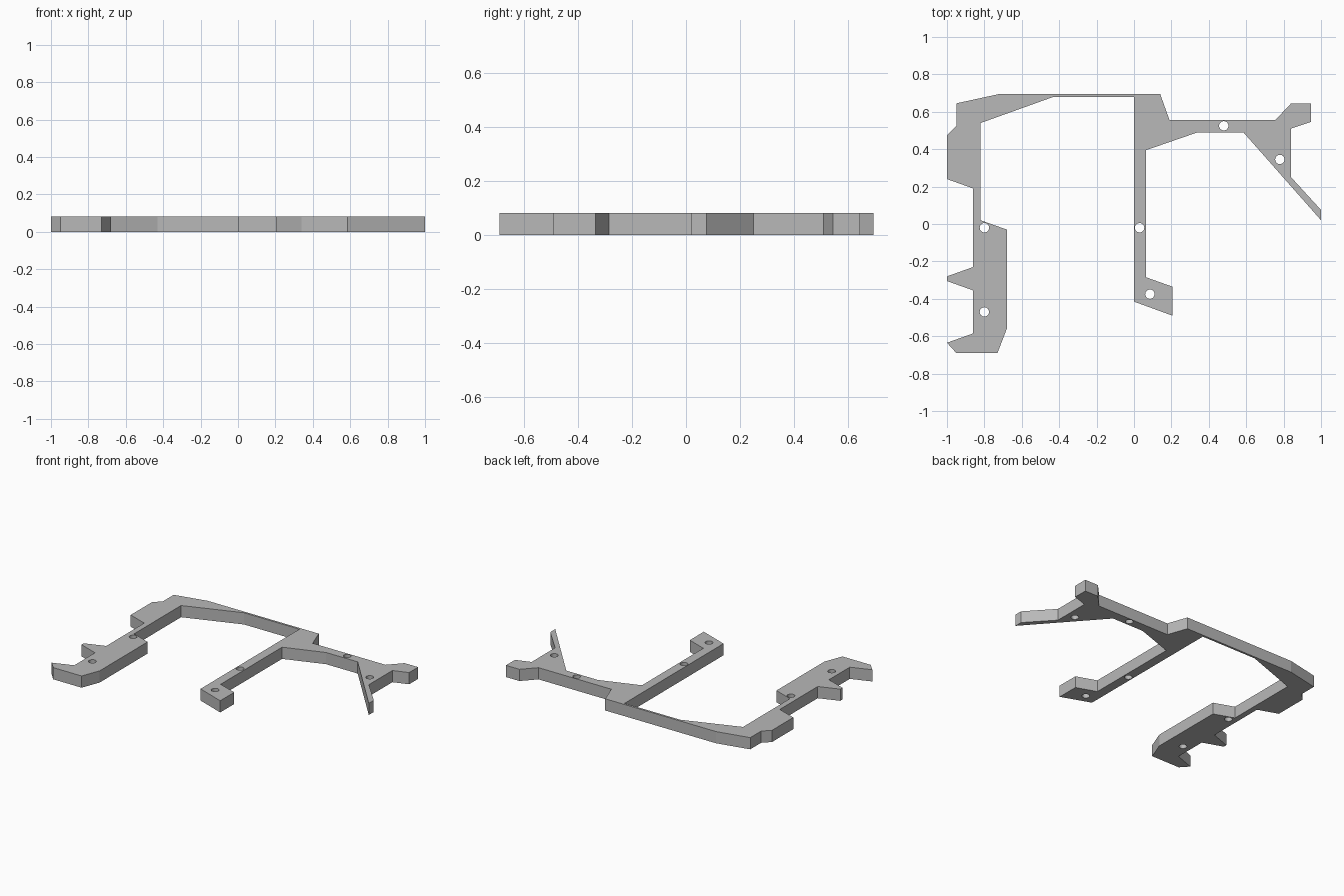
import bpy
import bmesh
from math import cos, sin, tau

THICKNESS = 0.082
HOLE_RADIUS = 0.025
HOLE_SIDES = 24

default_cube = bpy.data.objects.get("Cube")
if default_cube:
    bpy.data.objects.remove(default_cube, do_unlink=True)


def make_material(name, colour):
    material = bpy.data.materials.new(name)
    material.use_nodes = True
    material.diffuse_color = colour
    shader = material.node_tree.nodes["Principled BSDF"]
    shader.inputs["Base Color"].default_value = colour
    return material


def add_loop(curve, points):
    """Add one closed polygon to a flat curve; inner loops become holes."""
    spline = curve.splines.new("POLY")
    spline.points.add(len(points) - 1)
    for target, (x, y) in zip(spline.points, points):
        target.co = (x, y, 0, 1)
    spline.use_cyclic_u = True


def circle(centre):
    angles = [tau * i / HOLE_SIDES for i in range(HOLE_SIDES)]
    return [(centre[0] + HOLE_RADIUS * cos(a),
             centre[1] + HOLE_RADIUS * sin(a)) for a in angles]


def make_plate(name, outline, holes, material):
    """Extrude a flat outline with round holes into a solid standing on the floor."""
    curve = bpy.data.curves.new(name + "_profile", "CURVE")
    curve.dimensions = "2D"
    curve.fill_mode = "BOTH"
    curve.extrude = THICKNESS / 2
    add_loop(curve, outline)
    for centre in holes:
        add_loop(curve, circle(centre))

    # Turn the profile into a clean, closed, flat-shaded mesh
    helper = bpy.data.objects.new(name + "_profile", curve)
    bpy.context.collection.objects.link(helper)
    graph = bpy.context.evaluated_depsgraph_get()
    mesh = bpy.data.meshes.new_from_object(helper.evaluated_get(graph))
    bpy.data.objects.remove(helper, do_unlink=True)
    bpy.data.curves.remove(curve)

    bm = bmesh.new()
    bm.from_mesh(mesh)
    bmesh.ops.remove_doubles(bm, verts=bm.verts, dist=0.0005)
    bmesh.ops.recalc_face_normals(bm, faces=bm.faces)
    bmesh.ops.translate(bm, verts=bm.verts, vec=(0, 0, THICKNESS / 2))
    for face in bm.faces:
        face.smooth = False
        face.material_index = 0
    bm.to_mesh(mesh)
    bm.free()

    mesh.name = name
    mesh.materials.clear()
    mesh.materials.append(material)
    plate = bpy.data.objects.new(name, mesh)
    bpy.context.collection.objects.link(plate)
    return plate


# Inner edge of the right side rail, foot to top corner
rail_inner = [(-.95, -.69), (-.73, -.69), (-.68, -.56), (-.68, -.03),
              (-.82, .02), (-.82, .54)]
# Underside of the thin bridge
bridge_lower = [(-.43, .68), (0, .68)]
# Middle leg with its slanted foot
middle_leg = [(0, -.415), (.205, -.49), (.205, -.335), (.065, -.285),
              (.065, .395)]
# Left arm with its diagonal prong and hooked end
left_arm = [(.34, .49), (.585, .49), (1, .02), (1, .075), (.84, .25),
            (.84, .51), (.945, .545), (.945, .645), (.84, .645),
            (.755, .555), (.19, .555)]
# Top edge of the bridge
bridge_upper = [(.14, .695), (-.72, .695)]
# Outer edge of the side rail with its shoulder and teeth
rail_outer = [(-.95, .645), (-.95, .525), (-1, .475), (-1, .24),
              (-.86, .19), (-.86, -.23), (-1, -.28), (-1, -.305),
              (-.86, -.355), (-.86, -.585), (-1, -.635)]

# Screw holes in the rail, the leg and the arm
screw_holes = [(-.8, -.02), (-.8, -.47), (.03, -.02), (.085, -.375),
               (.48, .525), (.78, .345)]

grey = make_material("plain grey", (0.48, 0.48, 0.48, 1))
make_plate("bracket_frame",
           rail_inner + bridge_lower + middle_leg + left_arm
           + bridge_upper + rail_outer,
           screw_holes, grey)
